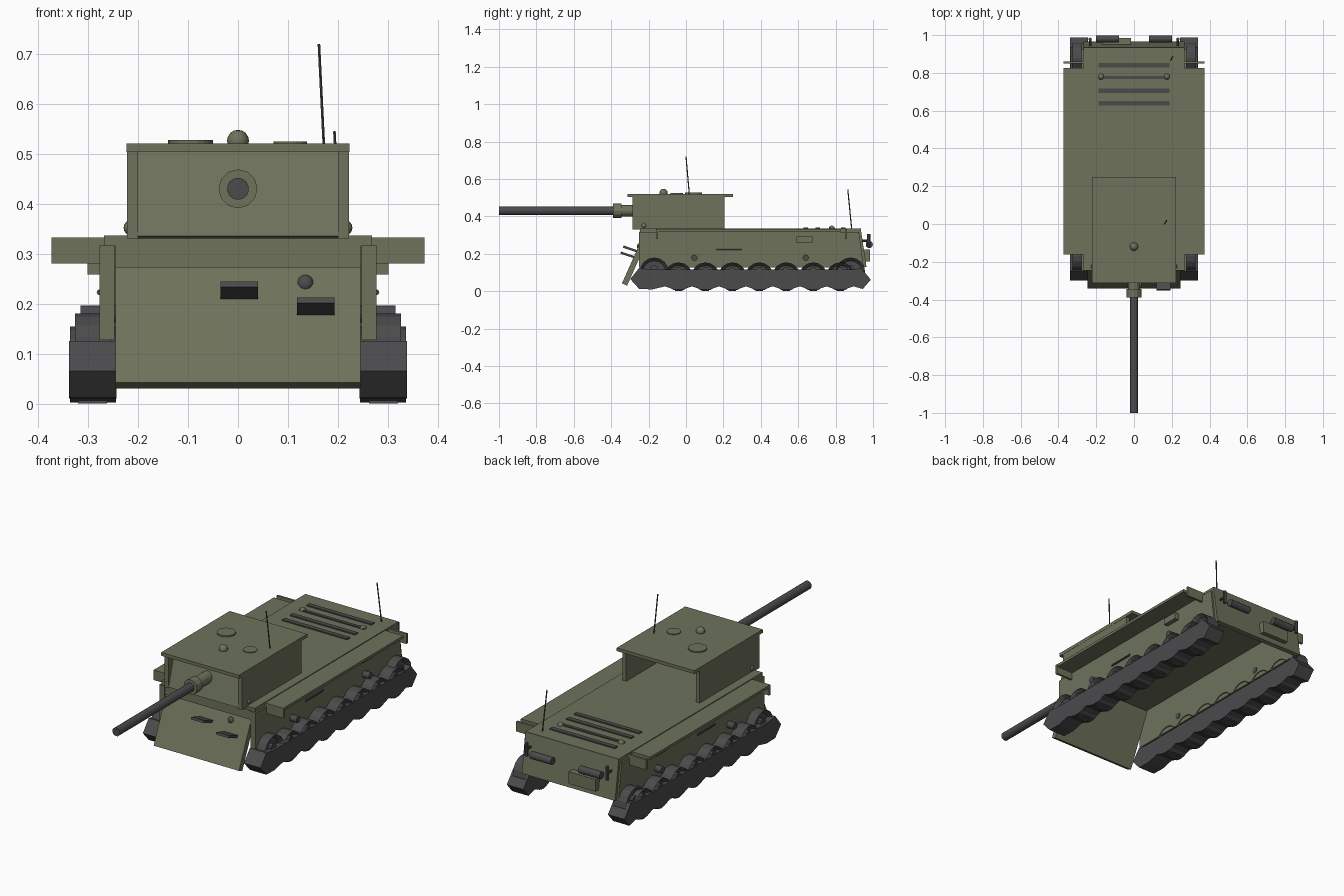
import bpy, bmesh, math
from mathutils import Vector

if "Cube" in bpy.data.objects:
    bpy.data.objects.remove(bpy.data.objects["Cube"])


def material(name, rgb):
    m = bpy.data.materials.new(name)
    m.diffuse_color = (*rgb, 1)
    m.use_nodes = True
    m.node_tree.nodes["Principled BSDF"].inputs["Base Color"].default_value = m.diffuse_color
    return m


GREEN = material("olive", (0.155, 0.17, 0.105))
DARK = material("dark_metal", (0.07, 0.07, 0.073))


def finish(name, bm, mat, smooth=False):
    bmesh.ops.recalc_face_normals(bm, faces=bm.faces)
    me = bpy.data.meshes.new(name)
    bm.to_mesh(me)
    bm.free()
    me.materials.append(mat)
    for p in me.polygons:
        p.use_smooth = smooth
    ob = bpy.data.objects.new(name, me)
    bpy.context.collection.objects.link(ob)
    return ob


def prism(name, profile, x0, x1, mat=GREEN):
    """Extrude a (y, z) profile along x."""
    bm = bmesh.new()
    f = bm.faces.new([bm.verts.new((x0, y, z)) for y, z in profile])
    r = bmesh.ops.extrude_face_region(bm, geom=[f])
    vs = [v for v in r["geom"] if isinstance(v, bmesh.types.BMVert)]
    bmesh.ops.translate(bm, verts=vs, vec=(x1 - x0, 0, 0))
    return finish(name, bm, mat)


def box(name, x, y, z, mat=GREEN):
    return prism(name, [(y[0], z[0]), (y[1], z[0]), (y[1], z[1]), (y[0], z[1])], *x, mat)


def slab(name, x, a, b, t, mat=GREEN):
    """Plate running from (y, z) point a to b, thickness t on its left side."""
    d = (Vector(b) - Vector(a)).normalized()
    n = Vector((-d.y, d.x)) * t
    return prism(name, [a, b, Vector(b) + n, Vector(a) + n], *x, mat)


def rod(name, a, b, r, mat=DARK, n=12, inset=None):
    """Cylinder from a to b; inset = (rim width, depth) dishes both ends."""
    a, b = Vector(a), Vector(b)
    bm = bmesh.new()
    bmesh.ops.create_cone(bm, cap_ends=True, segments=n, radius1=r, radius2=r, depth=(b - a).length)
    if inset:
        caps = [f for f in bm.faces if abs(f.normal.z) > 0.9]
        bmesh.ops.inset_individual(bm, faces=caps, thickness=inset[0], depth=-inset[1])
    rot = Vector((0, 0, 1)).rotation_difference(b - a).to_matrix().to_4x4()
    bmesh.ops.transform(bm, matrix=rot, verts=bm.verts)
    bmesh.ops.translate(bm, verts=bm.verts, vec=(a + b) / 2)
    return finish(name, bm, mat)


def ball(name, c, r, mat=GREEN):
    bm = bmesh.new()
    bmesh.ops.create_uvsphere(bm, u_segments=12, v_segments=8, radius=r)
    bmesh.ops.translate(bm, verts=bm.verts, vec=c)
    return finish(name, bm, mat, True)


def mirrored(ob):
    m = ob.modifiers.new("mirror", 'MIRROR')
    m.use_axis[0] = True
    return ob


# Hull shell, open underneath
box("hull_deck", (-0.268, 0.268), (-0.245, 0.935), (0.315, 0.336))
mirrored(prism("hull_side", [(-0.25, 0.127), (0.95, 0.127), (0.925, 0.316), (-0.25, 0.316)], 0.247, 0.277))
box("upper_front_plate", (-0.246, 0.246), (-0.248, -0.22), (0.272, 0.32))
slab("glacis_plate", (-0.245, 0.245), (-0.315, 0.03), (-0.19, 0.31), 0.03)
slab("rear_plate", (-0.268, 0.268), (0.965, 0.13), (0.935, 0.33), 0.022)

# Fenders, flaps and side fittings
mirrored(box("fender", (0.26, 0.372), (-0.155, 0.825), (0.318, 0.332)))
for i, y in enumerate((-0.155, 0.855)):
    mirrored(box(f"fender_flap_{i}", (0.268, 0.373), (y - 0.006, y + 0.006), (0.28, 0.332)))
mirrored(box("side_box", (0.26, 0.301), (0.59, 0.675), (0.258, 0.292)))
mirrored(rod("side_bar", (0.277, 0.16, 0.223), (0.277, 0.30, 0.223), 0.006, n=8))

# Glacis fittings
for i, (x, z) in enumerate(((-0.035, 0.2), (0.118, 0.168))):
    yb = -0.34 + z * 0.44
    slab(f"glacis_bracket_{i}", (x, x + 0.075), (yb, z + 0.004), (yb - 0.085, z + 0.033), -0.012, DARK)
ball("glacis_knob", (0.135, -0.245, 0.24), 0.018, DARK)

# Running gear
wheels = [-0.04 + 0.144 * i for i in range(7)]
bottom = []
for y in wheels:
    bottom += [(y - 0.025, 0.01), (y + 0.025, 0.01), (y + 0.072, 0.026)]
track = [(-0.25, 0.125), (-0.298, 0.065), (-0.25, 0.012), (-0.18, 0.01), (-0.112, 0.026)] + bottom + \
        [(0.945, 0.012), (0.988, 0.062), (0.935, 0.125), (0.90, 0.116), (-0.2, 0.116)]
mirrored(prism("track", track, 0.243, 0.338, DARK))
for i, y in enumerate(wheels):
    mirrored(rod(f"road_wheel_{i}", (0.244, y, 0.078), (0.336, y, 0.078), 0.076, n=16, inset=(0.017, 0.022)))
    mirrored(box(f"track_pad_{i}", (0.262, 0.32), (y - 0.02, y + 0.02), (0.0, 0.02), DARK))
    mirrored(rod(f"wheel_hub_{i}", (0.27, y, 0.115), (0.333, y, 0.115), 0.016, n=10))
for n, y in (("idler", -0.17), ("sprocket", 0.88)):
    mirrored(rod(n, (0.253, y, 0.102), (0.326, y, 0.102), 0.078, n=16, inset=(0.017, 0.02)))
    mirrored(rod(n + "_hub", (0.26, y, 0.12), (0.325, y, 0.12), 0.02, n=10))
for i, y in enumerate((0.045, 0.64)):
    mirrored(rod(f"return_roller_{i}", (0.245, y, 0.179), (0.315, y, 0.179), 0.017, n=12))

# Turret shell, open at the back
box("turret_roof", (-0.223, 0.223), (-0.312, 0.25), (0.504, 0.521))
mirrored(box("turret_side", (0.2, 0.222), (-0.285, 0.205), (0.33, 0.506)))
slab("turret_front", (-0.2, 0.2), (-0.265, 0.33), (-0.215, 0.505), 0.02)
mirrored(ball("turret_lug", (0.213, -0.225, 0.352), 0.016))
rod("hatch_large", (-0.095, 0.04, 0.52), (-0.095, 0.04, 0.528), 0.045, GREEN, 20)
rod("hatch_small", (0.105, -0.05, 0.52), (0.105, -0.05, 0.525), 0.034, GREEN, 18)
ball("roof_dome", (0, -0.12, 0.526), 0.022)

# Gun
rod("gun_barrel", (0, -1, 0.43), (0, -0.3, 0.43), 0.022, n=14)
rod("gun_collar", (0, -0.39, 0.43), (0, -0.345, 0.43), 0.039, GREEN, 12)
rod("gun_mantlet", (0, -0.35, 0.43), (0, -0.23, 0.43), 0.031, GREEN, 12)

# Engine deck
for i, y in enumerate((0.64, 0.705, 0.775, 0.84)):
    w = 0.012 if i != 2 else 0.008
    box(f"engine_grille_{i}", (-0.187, 0.187), (y - w, y + w), (0.33, 0.342), DARK)
mirrored(ball("grille_bolt", (0.174, 0.78, 0.335), 0.016))

# Antennas
rod("turret_antenna", (0.172, 0.018, 0.515), (0.162, 0, 0.72), 0.003, n=6)
rod("hull_antenna", (0.205, 0.886, 0.33), (0.193, 0.865, 0.545), 0.003, n=6)

# Rear fittings
for i, x in enumerate((-0.14, 0.14)):
    rod(f"exhaust_{i}", (x - 0.061, 0.98, 0.25), (x + 0.061, 0.98, 0.25), 0.019, n=12)
box("rear_box", (-0.17, -0.015), (0.94, 0.985), (0.16, 0.222))
mirrored(rod("rear_post", (0.232, 0.978, 0.235), (0.232, 0.978, 0.305), 0.009, n=8))
mirrored(rod("rear_post_bracket", (0.232, 0.935, 0.27), (0.232, 0.978, 0.27), 0.006, n=8))
